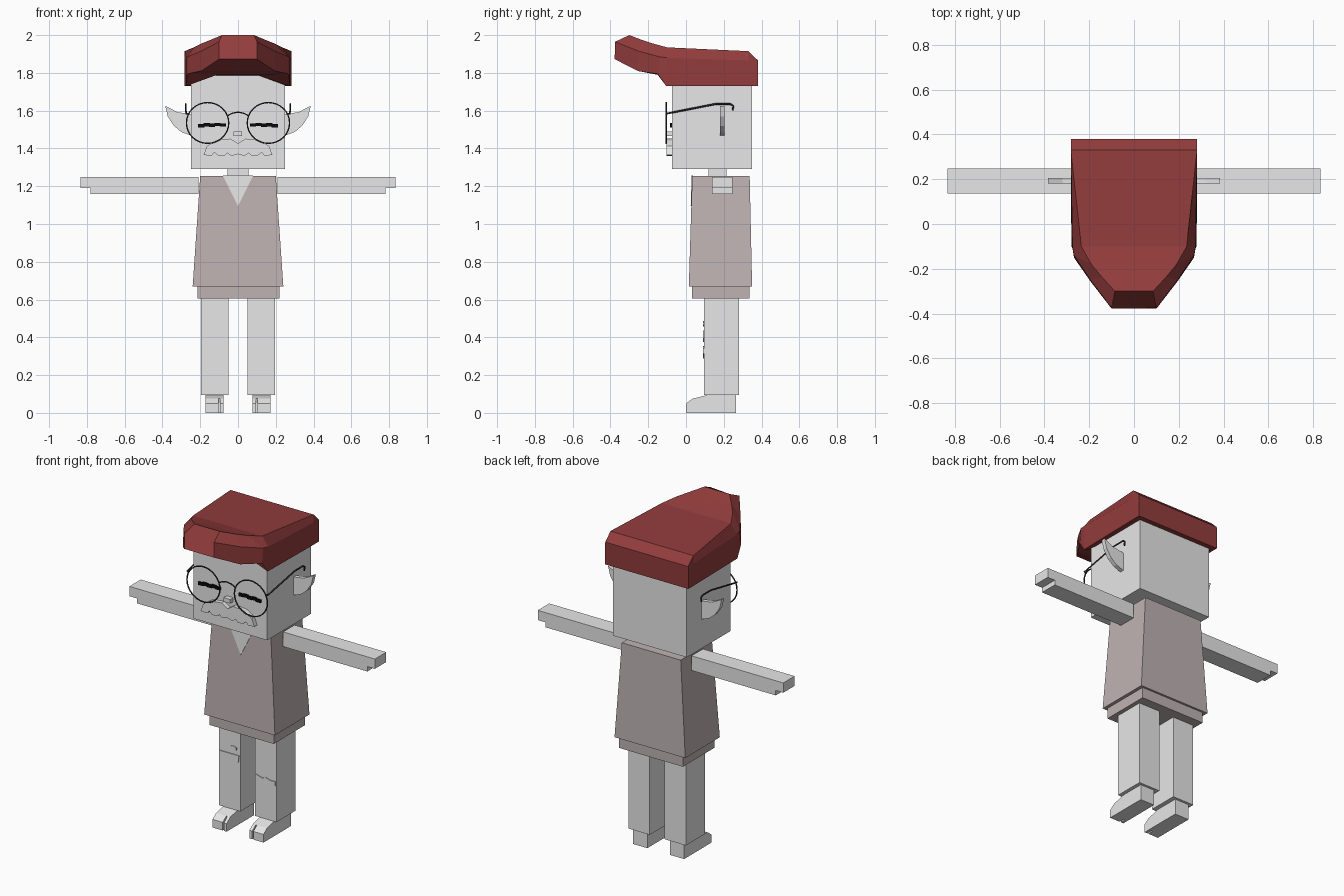
import bpy, bmesh, math
from mathutils import Vector

if "Cube" in bpy.data.objects:
    bpy.data.objects.remove(bpy.data.objects["Cube"])


def material(name, rgb):
    m = bpy.data.materials.new(name)
    m.use_nodes = True
    m.diffuse_color = (*rgb, 1)
    m.node_tree.nodes["Principled BSDF"].inputs["Base Color"].default_value = (*rgb, 1)
    return m


GREY = material("pale_grey", (0.8, 0.8, 0.8))
MAUVE = material("dusty_mauve", (0.52, 0.45, 0.45))
RED = material("brick_red", (0.29, 0.045, 0.045))
BLACK = material("black", (0.003, 0.003, 0.003))
DARK = material("dark_frame", (0.03, 0.03, 0.03))
SIDES = (("left", 1), ("right", -1))


def finish(name, bm, mat):
    bmesh.ops.remove_doubles(bm, verts=bm.verts, dist=0.0005)
    bmesh.ops.recalc_face_normals(bm, faces=bm.faces)
    me = bpy.data.meshes.new(name)
    bm.to_mesh(me)
    bm.free()
    me.materials.append(mat)
    ob = bpy.data.objects.new(name, me)
    bpy.context.collection.objects.link(ob)
    return ob


def loft(name, rings, mat):
    """Join closed rings of points and cap both ends."""
    bm = bmesh.new()
    rows = [[bm.verts.new(p) for p in ring] for ring in rings]
    n = len(rows[0])
    for a, b in zip(rows, rows[1:]):
        for i in range(n):
            j = (i + 1) % n
            bm.faces.new((a[i], a[j], b[j], b[i]))
    bm.faces.new(rows[0])
    bm.faces.new(rows[-1])
    return finish(name, bm, mat)


def rect(x0, x1, y0, y1, z):
    return [(x0, y0, z), (x1, y0, z), (x1, y1, z), (x0, y1, z)]


def box(name, x, y, z, mat):
    return loft(name, [rect(*x, *y, z[0]), rect(*x, *y, z[1])], mat)


def plate(name, pts, y0, y1, mat):
    """Extrude an (x, z) outline along y."""
    return loft(name, [[(x, y, z) for x, z in pts] for y in (y0, y1)], mat)


def wire(name, pts, radius, mat, cyclic=False):
    cu = bpy.data.curves.new(name, "CURVE")
    cu.dimensions = "3D"
    cu.bevel_depth, cu.bevel_resolution = radius, 1
    sp = cu.splines.new("POLY")
    sp.points.add(len(pts) - 1)
    for p, co in zip(sp.points, pts):
        p.co = (*co, 1)
    sp.use_cyclic_u = cyclic
    cu.use_fill_caps = True
    cu.materials.append(mat)
    ob = bpy.data.objects.new(name, cu)
    bpy.context.collection.objects.link(ob)
    return ob


# Head, neck and clothing
box("head", (-0.25, 0.25), (-0.075, 0.35), (1.29, 1.82), GREY)
box("neck", (-0.055, 0.055), (0.12, 0.215), (1.24, 1.3), GREY)
loft("tunic", [rect(-0.24, 0.24, 0.015, 0.35, 0.67),
               rect(-0.2, 0.2, 0.033, 0.337, 1.255)], MAUVE)
box("tunic_hem", (-0.215, 0.22), (0.033, 0.337), (0.605, 0.672), MAUVE)
# Neckline follows the slope of the tunic front
slope = lambda z: 0.015 + 0.018 * (z - 0.67) / 0.585
neckline = [(-0.08, 1.256), (0.08, 1.256), (0, 1.095)]
loft("neckline", [[(x, slope(z) + d, z) for x, z in neckline] for d in (-0.003, 0.003)], GREY)

# Hair: half sections of (inner underside, lower edge, shoulder, crown)
hair = [
    [(0.11, 0.38, 1.73), (0.282, 0.38, 1.73), (0.282, 0.38, 1.865), (0.28, 0.38, 1.867)],
    [(0.11, 0.33, 1.73), (0.282, 0.33, 1.73), (0.282, 0.33, 1.866), (0.282, 0.33, 1.915)],
    [(0.11, -0.1, 1.79), (0.275, -0.105, 1.73), (0.275, -0.1, 1.88), (0.235, -0.1, 1.935)],
    [(0.11, -0.15, 1.79), (0.268, -0.15, 1.795), (0.268, -0.14, 1.885), (0.19, -0.18, 1.957)],
    [(0.1, -0.255, 1.81), (0.195, -0.255, 1.81), (0.195, -0.25, 1.915), (0.145, -0.235, 1.975)],
    [(0.05, -0.378, 1.873), (0.1, -0.378, 1.873), (0.1, -0.375, 1.965), (0.085, -0.3, 2.0)],
]
loft("hair", [h + [(-x, y, z) for x, y, z in reversed(h)] for h in hair], RED)

# Nose and moustache
box("nose", (-0.024, 0.02), (-0.105, -0.07), (1.465, 1.49), GREY)
half = [(0.04, 1.452), (0.115, 1.443), (0.165, 1.412), (0.182, 1.365), (0.14, 1.362),
        (0.125, 1.38), (0.105, 1.362), (0.07, 1.362), (0.055, 1.376), (0.035, 1.36)]
plate("moustache", [(0, 1.427)] + half + [(0, 1.37)] + [(-x, z) for x, z in reversed(half)],
      -0.102, -0.07, GREY)

for side, s in SIDES:
    # Closed eyes with stepped lashes
    for i in range(5):
        x = s * 0.137 + (i - 2) * 0.029
        z = 1.522 + (0.004 if i % 2 else 0) - s * (i - 2) * 0.001
        box(f"{side}_eyelash_{i + 1}", (x - 0.0165, x + 0.0165), (-0.085, -0.07),
            (z - 0.009, z + 0.009), BLACK)

    # Ears
    ear = [(0.24, 1.58), (0.32, 1.592), (0.385, 1.625), (0.372, 1.57),
           (0.34, 1.52), (0.3, 1.487), (0.24, 1.465)]
    plate(f"{side}_ear", [(s * x, z) for x, z in ear], 0.18, 0.205, GREY)

    # Glasses
    ring = [(s * 0.161 + 0.112 * math.cos(a), -0.105, 1.535 + 0.108 * math.sin(a))
            for a in (math.tau * k / 32 for k in range(32))]
    wire(f"{side}_lens_rim", ring, 0.004, DARK, True)
    temple = [(0.262, -0.105, 1.582), (0.275, -0.1, 1.585), (0.277, 0.155, 1.635),
              (0.277, 0.235, 1.635), (0.277, 0.25, 1.625), (0.277, 0.247, 1.6)]
    wire(f"{side}_temple", [(s * x, y, z) for x, y, z in temple], 0.005, DARK)

    # Arms with a step under the fingertips
    arm = [(0.21, 1.16), (0.782, 1.16), (0.782, 1.19), (0.833, 1.19), (0.833, 1.25), (0.21, 1.25)]
    plate(f"{side}_arm", [(s * x, z) for x, z in arm], 0.137, 0.247, GREY)

    # Legs
    box(f"{side}_leg", sorted((s * 0.05, s * 0.195)), (0.095, 0.28), (0.095, 0.61), GREY)

    # Feet split at the toe
    for part, x0, x1, toe in (("big_toe", 0.077, 0.096, 0), ("toe_web", 0.096, 0.104, 0.035),
                              ("foot", 0.104, 0.173, 0)):
        prof = [(toe, 0), (toe, 0.05 if toe == 0 else 0.075), (0.035, 0.0755), (0.12, 0.096),
                (0.265, 0.096), (0.265, 0)]
        loft(f"{side}_{part}", [[(s * x, y, z) for y, z in prof] for x in (x0, x1)], GREY)

# Bridge of the glasses
wire("glasses_bridge", [(x, -0.105, 1.592 - 6 * x * x) for x in (-0.055, -0.03, 0, 0.03, 0.055)],
     0.004, DARK)

# Knee patches
patch = [(-0.065, 0.03), (0.065, 0.03), (0.06, -0.01), (0.035, -0.03), (-0.035, -0.03), (-0.06, -0.01)]
plate("right_knee_patch", [(x - 0.122, z + 0.405) for x, z in patch], 0.09, 0.096, GREY)
plate("right_knee_tear", [(-0.132, 0.457), (-0.075, 0.465), (-0.075, 0.48), (-0.1, 0.487), (-0.12, 0.478)],
      0.09, 0.096, GREY)
wavy = [(0.057, 0.355), (0.1, 0.342), (0.125, 0.352), (0.15, 0.342), (0.19, 0.342),
        (0.188, 0.315), (0.15, 0.288), (0.1, 0.288), (0.065, 0.315)]
plate("left_knee_patch", wavy, 0.09, 0.096, GREY)
